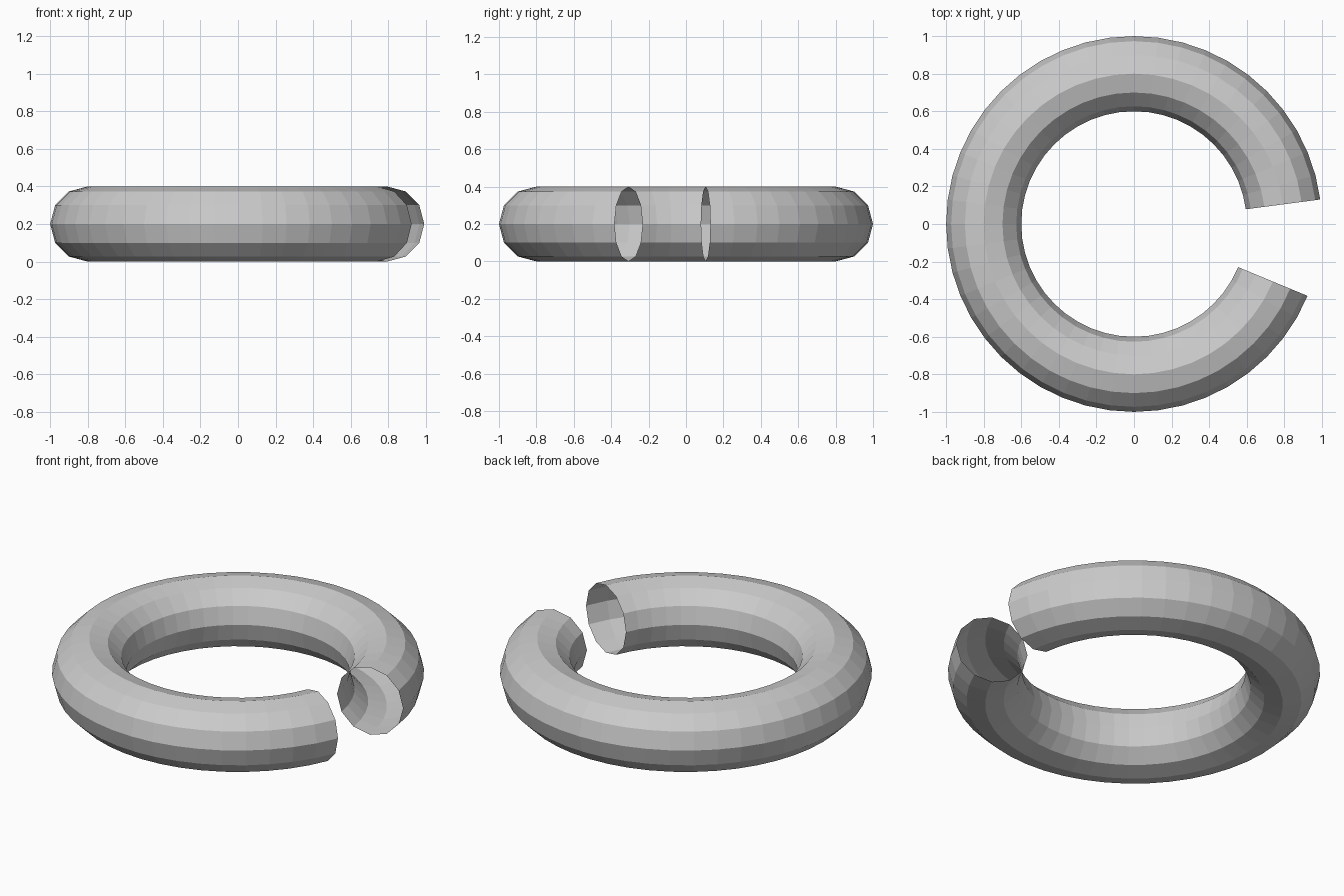
import bpy, bmesh
from math import radians
from mathutils import Matrix

if "Cube" in bpy.data.objects:
    bpy.data.objects.remove(bpy.data.objects["Cube"])

MAJOR, MINOR = 0.8, 0.2
bm = bmesh.new()

# Tube cross-section: 12-sided ring standing upright at the start of the arc
start = (Matrix.Rotation(radians(7.5), 4, 'Z')
         @ Matrix.Translation((MAJOR, 0, MINOR))
         @ Matrix.Rotation(radians(90), 4, 'X'))
bmesh.ops.create_circle(bm, cap_ends=False, segments=12, radius=MINOR, matrix=start)

# Sweep 44 of 48 segments, leaving a 30 degree gap with open ends
bmesh.ops.spin(bm, geom=bm.verts[:] + bm.edges[:], cent=(0, 0, 0),
               axis=(0, 0, 1), angle=radians(330), steps=44)

# Make the faces point out of the tube
bm.normal_update()
f = next(iter(bm.faces))
c = f.calc_center_median()
axis_point = c.copy()
axis_point.z = 0
axis_point = axis_point.normalized() * MAJOR
axis_point.z = MINOR
bmesh.ops.recalc_face_normals(bm, faces=bm.faces[:])
bm.normal_update()
if f.normal.dot(c - axis_point) < 0:
    bmesh.ops.reverse_faces(bm, faces=bm.faces[:])

mesh = bpy.data.meshes.new("open_ring")
bm.to_mesh(mesh)
bm.free()
ring = bpy.data.objects.new("open_ring", mesh)
bpy.context.collection.objects.link(ring)
